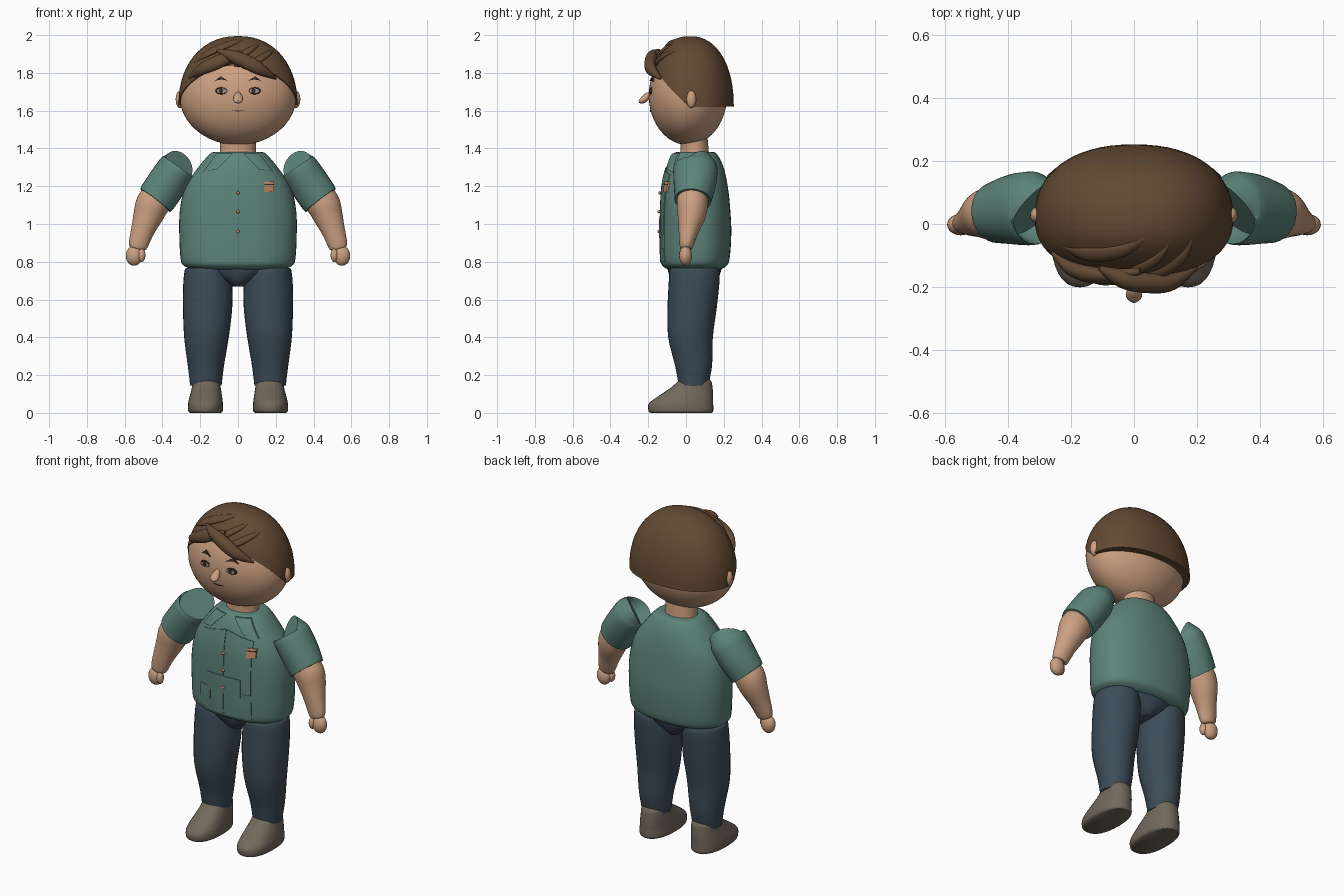
import bpy, bmesh, math
from mathutils import Vector

if "Cube" in bpy.data.objects:
    bpy.data.objects.remove(bpy.data.objects["Cube"])


def material(name, rgb):
    m = bpy.data.materials.new(name)
    m.diffuse_color = (*rgb, 1)
    m.use_nodes = True
    m.node_tree.nodes["Principled BSDF"].inputs["Base Color"].default_value = m.diffuse_color
    return m


SKIN = material("skin", (0.60, 0.35, 0.22))
HAIR = material("brown_hair", (0.125, 0.068, 0.033))
SHIRT = material("teal_cloth", (0.11, 0.23, 0.195))
DENIM = material("navy_cloth", (0.045, 0.072, 0.098))
SHOE = material("taupe_leather", (0.165, 0.14, 0.105))
TAN = material("tan_trim", (0.50, 0.24, 0.12))
DARK = material("dark_brown", (0.045, 0.025, 0.018))
EYE = material("grey_eye", (0.35, 0.30, 0.26))


def finish(name, bm, mat, angle=40):
    bmesh.ops.recalc_face_normals(bm, faces=bm.faces)
    me = bpy.data.meshes.new(name)
    bm.to_mesh(me)
    bm.free()
    me.polygons.foreach_set("use_smooth", [True] * len(me.polygons))
    me.set_sharp_from_angle(angle=math.radians(angle))
    me.materials.append(mat)
    ob = bpy.data.objects.new(name, me)
    bpy.context.collection.objects.link(ob)
    return ob


def spline(rows, steps):
    """Catmull-Rom through rows of numbers."""
    out = []
    for i in range(len(rows) - 1):
        p = [rows[max(0, min(len(rows) - 1, i + k))] for k in (-1, 0, 1, 2)]
        for s in range(steps):
            t = s / steps
            out.append([0.5 * (2 * b + (c - a) * t + (2 * a - 5 * b + 4 * c - d) * t * t
                               + (3 * b - a - 3 * c + d) * t ** 3) for a, b, c, d in zip(*p)])
    out.append(list(rows[-1]))
    return out


def spow(v, e):
    return math.copysign(abs(v) ** e, v)


def loft(name, rows, mat, up=(0, 1, 0), flat=False, n=2.0, seg=32, steps=4):
    """Rows are x, y, z, radius across, radius along up; flat keeps rings level."""
    rows = spline(rows, steps)
    bm = bmesh.new()
    rings = []
    for i, r in enumerate(rows):
        a, b = rows[max(0, i - 1)], rows[min(len(rows) - 1, i + 1)]
        t = Vector((0, 0, 1)) if flat else (Vector(b[:3]) - Vector(a[:3])).normalized()
        v = Vector(up)
        v = (v - t * v.dot(t)).normalized()
        u = v.cross(t)
        ring = []
        for k in range(seg):
            th = math.tau * k / seg
            ring.append(bm.verts.new(Vector(r[:3]) + u * r[3] * spow(math.cos(th), 2 / n)
                                     + v * r[4] * spow(math.sin(th), 2 / n)))
        rings.append(ring)
    for a, b in zip(rings, rings[1:]):
        for k in range(seg):
            bm.faces.new((a[k], a[k - 1], b[k - 1], b[k]))
    bm.faces.new(rings[0])
    bm.faces.new(rings[-1])
    return finish(name, bm, mat)


def ball(name, c, r, mat, seg=24):
    bm = bmesh.new()
    bmesh.ops.create_uvsphere(bm, u_segments=seg, v_segments=seg // 2, radius=1)
    for v in bm.verts:
        v.co = Vector([c[i] + v.co[i] * r[i] for i in range(3)])
    return finish(name, bm, mat)


def plate(name, corners, surf, mat, off=0.004, n=10):
    """Thin four-cornered patch that follows a front surface."""
    bm = bmesh.new()
    (ax, az), (bx, bz), (cx, cz), (dx, dz) = corners
    g = []
    for i in range(n + 1):
        row = []
        for j in range(n + 1):
            s, t = i / n, j / n
            x = (1 - t) * ((1 - s) * ax + s * bx) + t * ((1 - s) * dx + s * cx)
            z = (1 - t) * ((1 - s) * az + s * bz) + t * ((1 - s) * dz + s * cz)
            row.append([bm.verts.new((x, surf(x, z) + o, z)) for o in (-off, 0.003)])
        g.append(row)
    for i in range(n):
        for j in range(n):
            for k in (0, 1):
                bm.faces.new((g[i][j][k], g[i + 1][j][k], g[i + 1][j + 1][k], g[i][j + 1][k]))
    rim = ([g[i][0] for i in range(n)] + [g[n][j] for j in range(n)]
           + [g[i][n] for i in range(n, 0, -1)] + [g[0][j] for j in range(n, 0, -1)])
    for k in range(len(rim)):
        bm.faces.new((rim[k - 1][0], rim[k][0], rim[k][1], rim[k - 1][1]))
    return finish(name, bm, mat, 30)


# Shirt body
TORSO = [(0, .045, .76, .24, .14), (0, .045, .775, .28, .165), (0, .048, .81, .303, .182),
         (0, .052, .95, .311, .188), (0, .05, 1.08, .307, .184), (0, .047, 1.2, .278, .174),
         (0, .047, 1.3, .21, .152), (0, .048, 1.37, .15, .116), (0, .048, 1.382, .12, .09)]
loft("shirt_body", TORSO, SHIRT, flat=True, n=2.3, seg=48)
FINE = spline(TORSO, 8)


def torso_y(x, z):
    for a, b in zip(FINE, FINE[1:]):
        if z <= b[2]:
            break
    t = max(0, min(1, (z - a[2]) / (b[2] - a[2])))
    cy, rx, ry = (a[i] + (b[i] - a[i]) * t for i in (1, 3, 4))
    return cy - ry * max(0, 1 - (abs(x) / rx) ** 2.3) ** (1 / 2.3)


def head_y(x, z):
    return .01 - .207 * max(0, 1 - (x / .31) ** 2 - ((z - 1.68) / .262) ** 2) ** .5


# Shirt details
plate("front_pocket", [(-.11, .925), (.11, .925), (.11, 1.03), (-.11, 1.03)], torso_y, SHIRT, .008)
plate("chest_badge", [(.14, 1.17), (.19, 1.17), (.19, 1.225), (.14, 1.225)], torso_y, TAN, .008)
plate("badge_stripe", [(.14, 1.207), (.19, 1.207), (.19, 1.213), (.14, 1.213)], torso_y, DARK, .0095)
for i, z in enumerate((.96, 1.065, 1.165)):
    ball(f"button_{i}", (0, torso_y(0, z) - .008, z), (.009, .008, .009), TAN, 12)

# Neck and head
loft("neck", [(0, .045, 1.36, .098, .078), (0, .045, 1.40, .095, .074), (0, .04, 1.46, .095, .074)], SKIN, flat=True)
ball("head", (0, .01, 1.68), (.31, .207, .262), SKIN, 48)
loft("nose", [(0, -.19, 1.69, .012, .012), (0, -.208, 1.675, .022, .018), (0, -.225, 1.658, .026, .018),
              (0, -.24, 1.65, .02, .013), (0, -.25, 1.648, .006, .005)], SKIN, up=(0, 0, 1), seg=20)
plate("mouth", [(-.035, 1.603), (0, 1.594), (.035, 1.603), (0, 1.6)], head_y, DARK, .004)

# Pelvis
loft("trouser_seat", [(0, .045, .67, .03, .09), (0, .045, .70, .09, .12),
                      (0, .045, .75, .20, .14), (0, .045, .79, .23, .145)], DENIM, flat=True)

for side, s in (("left", 1), ("right", -1)):
    def mir(pts):
        return [(s * p[0], *p[1:]) for p in pts]

    # Legs and shoes
    loft(side + "_trouser_leg", mir([
        (.165, .045, .768, .105, .115), (.16, .045, .755, .122, .132), (.16, .042, .68, .13, .134),
        (.161, .032, .55, .13, .13), (.167, .024, .40, .118, .118), (.17, .04, .25, .096, .098),
        (.17, .04, .145, .083, .078)]), DENIM, flat=True)
    loft(side + "_shoe", mir([
        (.172, -.025, 0, .082, .163), (.172, -.027, .012, .092, .172), (.172, -.026, .05, .092, .17),
        (.17, .0, .09, .085, .144), (.168, .028, .13, .077, .113), (.168, .045, .165, .07, .09),
        (.168, .047, .185, .052, .072)]), SHOE, flat=True, n=2.3)

    # Sleeve, forearm, hand
    loft(side + "_sleeve", mir([
        (.315, .05, 1.305, .088, .105), (.322, .05, 1.295, .101, .117), (.375, .047, 1.217, .105, .113),
        (.425, .038, 1.143, .104, .1), (.438, .036, 1.125, .1, .097)]), SHIRT, steps=3)
    loft(side + "_forearm", mir([
        (.42, .036, 1.15, .085, .08), (.452, .034, 1.105, .089, .083), (.474, .03, 1.05, .08, .076),
        (.505, .014, .965, .062, .054), (.53, .002, .885, .05, .036), (.535, 0, .868, .036, .028)]), SKIN)
    ball(side + "_hand", (s * .55, -.002, .832), (.044, .034, .053), SKIN)
    ball(side + "_thumb", (s * .51, -.016, .835), (.02, .022, .036), SKIN, 16)

    # Ears and face
    ball(side + "_ear", (s * .308, .028, 1.66), (.022, .026, .046), SKIN)
    ex = s * .086
    for part, w, h, dx, off, mat in (("eye_rim", .034, .02, 0, .004, DARK), ("eye", .028, .013, 0, .006, EYE),
                                     ("pupil", .012, .014, -.004, .008, DARK)):
        x = ex + dx
        loft(f"{side}_{part}", [(x, head_y(ex, 1.705) + .008, 1.705, w, h),
                                (x, head_y(ex, 1.705) - off, 1.705, w * .9, h * .9)], mat, up=(0, 0, 1), steps=1)
    plate(side + "_eyebrow", [(s * .052, 1.757), (s * .09, 1.768), (s * .125, 1.755), (s * .092, 1.782)],
          head_y, DARK, .008)

    # Collar, front panel and hip pocket
    plate(side + "_collar", [(s * .03, 1.372), (s * .115, 1.372), (s * .185, 1.275), (s * .11, 1.29)],
          torso_y, SHIRT, .009)
    plate(side + "_front_panel", [(s * .002, .80), (s * .17, .80), (s * .165, 1.26), (s * .002, 1.3)],
          torso_y, SHIRT, .004)
    plate(side + "_hip_pocket", [(s * .09, .868), (s * .165, .868), (s * .165, .945), (s * .09, .945)],
          torso_y, SHIRT, .007)

# Hair cap: dome with a hairline that rises toward the front
P, Q, HY = 2.2, 2.25, .02


def hair_point(th, z, k=1.0):
    r = k * max(0, 1 - ((z - 1.62) / .375) ** P) ** (1 / P)
    y = spow(math.sin(th), 2 / Q)
    return (.316 * r * spow(math.cos(th), 2 / Q), HY + r * y * (.233 if y > 0 else .218), z)


bm = bmesh.new()
SEG, LEV = 64, 16
rings = []
for j in range(-1, LEV):
    ring = []
    for i in range(SEG):
        th = math.tau * i / SEG
        low = 1.621 + .22 * max(0, -math.sin(th))
        z = low + (1.995 - low) * math.sin(max(j, 0) / LEV * math.pi / 2)
        ring.append(bm.verts.new(hair_point(th, z, .82 if j < 0 else 1)))
    rings.append(ring)
pole = bm.verts.new((0, HY, 1.993))
for a, b in zip(rings, rings[1:]):
    for i in range(SEG):
        bm.faces.new((a[i - 1], a[i], b[i], b[i - 1]))
for i in range(SEG):
    bm.faces.new((rings[-1][i - 1], rings[-1][i], pole))
finish("hair_cap", bm, HAIR, 50)


def hair_z(x, y):
    r = ((abs(x) / .316) ** Q + (abs(y - HY) / (.233 if y > HY else .218)) ** Q) ** (1 / Q)
    return 1.62 + .375 * max(0, 1 - r ** P) ** (1 / P)


# Raised locks on the crown, given in plan
for i, (w, path) in enumerate((
        (.026, [(-.23, -.07), (-.15, -.095), (-.04, -.085), (.05, -.035)]),
        (.02, [(-.12, -.155), (-.02, -.15), (.07, -.11), (.12, -.045)]),
        (.022, [(-.02, -.165), (.07, -.155), (.15, -.105), (.19, -.02)]))):
    rows = [(x, y, hair_z(x, y) - .002, w * f, .013 * f + .001)
            for (x, y), f in zip(path, (.1, 1, .9, .1))]
    loft(f"crown_lock_{i}", rows, HAIR, up=(0, -.5, .85), seg=16, steps=6)

# Swept fringe at the front
loft("fringe_sweep", [(-.11, -.14, 1.918, .008, .008), (-.04, -.172, 1.893, .03, .03),
                      (.04, -.187, 1.86, .038, .032), (.12, -.184, 1.818, .032, .027),
                      (.2, -.135, 1.77, .005, .008)], HAIR, up=(0, -1, .3), seg=20, steps=6)
loft("fringe_side", [(-.26, -.09, 1.775, .006, .006), (-.19, -.145, 1.82, .03, .025),
                     (-.09, -.165, 1.865, .035, .025), (.02, -.15, 1.91, .01, .01)],
     HAIR, up=(0, -1, .3), seg=20, steps=6)
